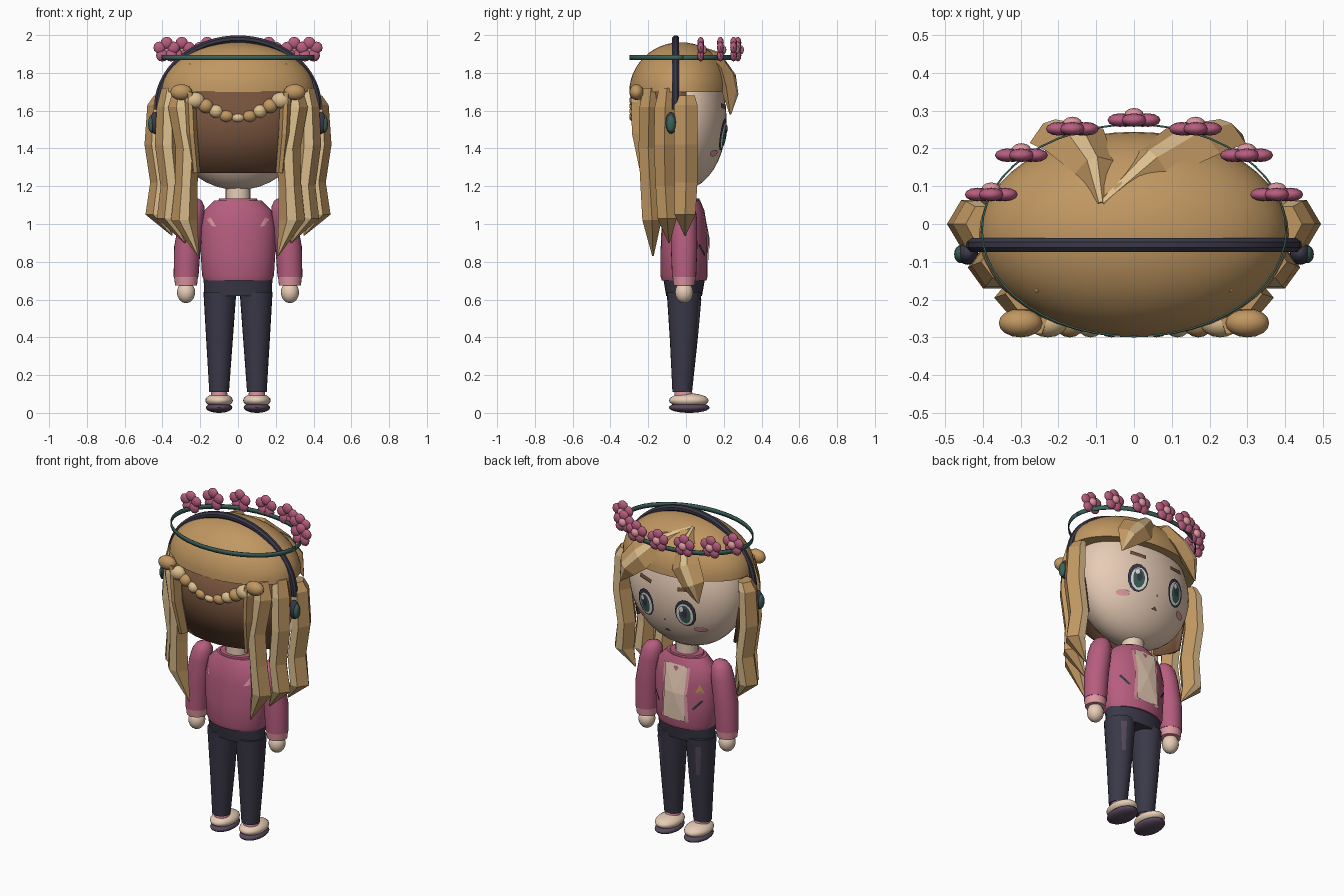
import bpy, bmesh, math
from mathutils import Vector

cube = bpy.data.objects.get("Cube")
if cube:
    bpy.data.objects.remove(cube, do_unlink=True)


def material(name, r, g, b):
    m = bpy.data.materials.new(name)
    m.use_nodes = True
    m.diffuse_color = (r, g, b, 1)
    m.node_tree.nodes["Principled BSDF"].inputs["Base Color"].default_value = (r, g, b, 1)
    return m


HAIR = material("tan_hair", 0.53, 0.31, 0.12)
BLOND = material("light_blond", 0.72, 0.52, 0.27)
BROWN = material("dark_brown", 0.18, 0.085, 0.045)
PINK = material("rose_pink", 0.47, 0.11, 0.21)
PALE = material("pale_pink", 0.74, 0.31, 0.36)
NAVY = material("dark_navy", 0.042, 0.04, 0.065)
SKIN = material("skin", 0.82, 0.62, 0.48)
GREEN = material("dark_teal", 0.045, 0.12, 0.10)
WHITE = material("off_white", 0.82, 0.78, 0.74)
PLUM = material("dusky_plum", 0.10, 0.065, 0.105)


def finish(name, bm, mats, smooth=None):
    me = bpy.data.meshes.new(name)
    bm.to_mesh(me)
    bm.free()
    ob = bpy.data.objects.new(name, me)
    bpy.context.collection.objects.link(ob)
    for m in mats:
        me.materials.append(m)
    if smooth:
        bpy.ops.object.select_all(action='DESELECT')
        ob.select_set(True)
        bpy.context.view_layer.objects.active = ob
        bpy.ops.object.shade_smooth_by_angle(angle=math.radians(smooth))
    return ob


def ellipsoid(name, c, r, mat, seg=24, cut=None):
    bm = bmesh.new()
    bmesh.ops.create_uvsphere(bm, u_segments=seg, v_segments=seg // 2, radius=1)
    for v in bm.verts:
        v.co = Vector(c) + Vector(v.co[i] * r[i] for i in range(3))
    if cut is not None:
        geom = bm.verts[:] + bm.edges[:] + bm.faces[:]
        res = bmesh.ops.bisect_plane(bm, geom=geom, plane_co=(0, 0, cut), plane_no=(0, 0, 1), clear_inner=True)
        bmesh.ops.edgeloop_fill(bm, edges=[e for e in res['geom_cut'] if isinstance(e, bmesh.types.BMEdge)])
    return finish(name, bm, [mat], 50)


def loft(name, rings, mats, angles=None, light=(), smooth=None, closed=True):
    """Skin rings of (centre, u axis, v axis); faces listed in light take the second material."""
    angles = angles or [i * 15 for i in range(24)]
    bm = bmesh.new()
    rows = [[bm.verts.new(Vector(c) + Vector(u) * math.cos(math.radians(a)) + Vector(w) * math.sin(math.radians(a)))
             for a in angles] for c, u, w in rings]
    n = len(angles)
    for lo, hi in zip(rows, rows[1:]):
        for i in range(n if closed else n - 1):
            j = (i + 1) % n
            f = bm.faces.new((lo[i], lo[j], hi[j], hi[i]))
            f.material_index = 1 if i in light else 0
    if closed:
        bm.faces.new(rows[0])
        bm.faces.new(rows[-1])
    bmesh.ops.recalc_face_normals(bm, faces=bm.faces)
    return finish(name, bm, mats, smooth)


def upright(rows):
    """Rings for a vertical part, from rows of x, y, z, x radius, y radius."""
    return [((x, y, z), (rx, 0, 0), (0, ry, 0)) for x, y, z, rx, ry in rows]


def decal(name, pts, mat, surf, off, side=1):
    """Thin patch of (x, z) points laid on a surface y = surf(x, z)."""
    bm = bmesh.new()
    n = len(pts)
    allp = pts + [(sum(p[0] for p in pts) / n, sum(p[1] for p in pts) / n)]
    vs = [bm.verts.new((x, surf(x, z) + side * off, z)) for x, z in allp]
    for i in range(n):
        f = bm.faces.new((vs[i], vs[(i + 1) % n], vs[n]))
        f.normal_update()
        if f.normal.y * side < 0:
            f.normal_flip()
    return finish(name, bm, [mat])


def oval(cx, cz, rx, rz, n=14):
    return [(cx + rx * math.cos(2 * math.pi * i / n), cz + rz * math.sin(2 * math.pi * i / n)) for i in range(n)]


# Head and neck
HC, HR = (0, -0.02, 1.55), (0.37, 0.235, 0.37)


def head_y(x, z):
    k = 1 - (x / HR[0]) ** 2 - ((z - HC[2]) / HR[2]) ** 2
    return HC[1] + HR[1] * math.sqrt(max(k, 0))


ellipsoid("head", HC, HR, SKIN, 40)
loft("neck", upright([(0, -0.01, 1.06, .065, .06), (0, -0.01, 1.24, .065, .06)]), [SKIN], smooth=40)

# Face
for s, side in ((1, "left"), (-1, "right")):
    x, z = s * 0.135, 1.475
    decal(side + "_eye_outline", oval(x, z, .062, .085), NAVY, head_y, .008)
    decal(side + "_eye_white", oval(x - s * .003, z - .007, .049, .068), WHITE, head_y, .011)
    decal(side + "_iris", oval(x, z - .006, .035, .058), GREEN, head_y, .014)
    decal(side + "_pupil", oval(x, z + .006, .018, .032), NAVY, head_y, .017)
    decal(side + "_eye_glint", oval(x + .016, z + .03, .014, .018, 8), WHITE, head_y, .020)
    decal(side + "_eyebrow", [(s * .09, 1.605), (s * .185, 1.615), (s * .18, 1.64), (s * .09, 1.628)], BROWN, head_y, .008)
    decal(side + "_blush", oval(s * .205, 1.375, .036, .018), PALE, head_y, .008)
decal("nose", [(-.008, 1.40), (.008, 1.40), (0, 1.415)], PALE, head_y, .008)
decal("mouth", [(-.022, 1.325), (.022, 1.325), (0, 1.343)], BROWN, head_y, .008)

# Hair cap and back hair
ellipsoid("hair_cap", (0, -.028, 1.70), (.41, .272, .262), HAIR, 48, cut=1.70)
back = loft("back_hair", upright([(0, -.02, 1.27, .34, .22), (0, -.02, 1.48, .375, .255), (0, -.02, 1.705, .385, .275)]),
            [BROWN], angles=[175 + i * 10 for i in range(20)], smooth=40, closed=False)
mod = back.modifiers.new("thickness", 'SOLIDIFY')
mod.thickness = 0.015

# Hanging locks: six-sided with narrow light strips on the front and back ridges
SIX = [0, 68, 112, 180, 248, 292]
LOCKS = {
    "rear": [(.29, -.185, 1.72, .05, .045), (.30, -.195, 1.62, .07, .055), (.265, -.20, 1.40, .065, .055),
             (.275, -.19, 1.20, .06, .055), (.285, -.18, 1.02, .07, .055), (.21, -.175, .83, .004, .004)],
    "middle": [(.355, -.10, 1.72, .05, .045), (.37, -.11, 1.62, .06, .06), (.375, -.115, 1.42, .065, .06),
               (.35, -.11, 1.20, .06, .055), (.365, -.10, 1.03, .065, .055), (.28, -.09, .90, .004, .004)],
    "outer": [(.405, 0, 1.68, .04, .05), (.425, 0, 1.63, .055, .065), (.435, 0, 1.42, .06, .068),
              (.405, 0, 1.22, .06, .065), (.425, -.005, 1.05, .065, .06), (.35, -.005, .94, .004, .004)],
    "short_back": [(.255, -.24, 1.70, .03, .055), (.245, -.24, 1.48, .03, .05), (.225, -.205, 1.27, .025, .04)],
}
for s, side in ((1, "left"), (-1, "right")):
    for kind, rows in LOCKS.items():
        loft(f"{side}_{kind}_lock", upright([(s * r[0],) + r[1:] for r in rows]), [HAIR, BLOND], SIX,
             light=() if kind == "short_back" else (1, 4))
    ellipsoid(side + "_hair_pin", (s * .255, -.172, 1.825), (.012, .014, .024), HAIR, 12)

# Swept fringe from an off-centre parting
FRINGE = {
    "left": [((-.085, .05, 1.93), .02), ((.05, .16, 1.865), .065), ((.16, .222, 1.77), .095),
             ((.235, .235, 1.69), .075), ((.285, .235, 1.58), .004)],
    "right": [((-.085, .05, 1.93), .02), ((-.105, .15, 1.88), .055), ((-.155, .222, 1.78), .085),
              ((-.215, .235, 1.69), .07), ((-.25, .235, 1.58), .004)],
}
for side, path in FRINGE.items():
    rings = []
    for i, (c, w) in enumerate(path):
        a, b = path[max(i - 1, 0)][0], path[min(i + 1, len(path) - 1)][0]
        t = (Vector(b) - Vector(a)).normalized()
        out = Vector((c[0] / .17, (c[1] + .03) / .074, (c[2] - 1.70) / .068)).normalized()
        u = t.cross(out).normalized()
        rings.append((c, u * w, u.cross(t).normalized() * min(w, .04)))
    loft(side + "_fringe", rings, [HAIR, BLOND], [0, 75, 105, 180, 255, 285], light=(1, 4))

# Braid across the back
BRAID = [(0, 1.562, .038, .026), (.06, 1.572, .04, .034), (.115, 1.597, .038, .036),
         (.17, 1.625, .04, .038), (.228, 1.655, .052, .043), (.30, 1.698, .058, .042)]
for i, (x, z, rx, rz) in enumerate(BRAID):
    for s in ((1, -1) if x else (1,)):
        ellipsoid(f"braid_bead_{i}", (s * x, -.262, z), (rx, .038, rz), BLOND if i in (0, 2, 4) else HAIR, 16)

# Headphones
arch = [math.radians(-2 + 184 * i / 36) for i in range(37)]
loft("headphone_band", [((.425 * math.cos(a), -.055, 1.62 + .36 * math.sin(a)),
                         (.02 * math.cos(a), 0, .02 * math.sin(a)), (0, .02, 0)) for a in arch],
     [NAVY], [i * 45 + 22.5 for i in range(8)], smooth=30)
for s, side in ((1, "left"), (-1, "right")):
    ellipsoid(side + "_earpiece", (s * .44, -.078, 1.535), (.028, .03, .058), NAVY, 16)
    ellipsoid(side + "_earpiece_cover", (s * .458, -.08, 1.53), (.018, .024, .046), GREEN, 16)

# Flower crown
band = loft("crown_band", upright([(0, -.017, 1.868, .405, .283), (0, -.017, 1.895, .405, .283)]), [GREEN],
            [i * 7.5 for i in range(49)], smooth=40, closed=False)
mod = band.modifiers.new("thickness", 'SOLIDIFY')
mod.thickness = 0.005
for i, (x, y) in enumerate([(0, .275), (.163, .252), (.298, .182), (.378, .078)]):
    for s in ((1, -1) if x else (1,)):
        for k in range(5):
            a = math.radians(90 + 72 * k)
            ellipsoid(f"flower_{i}_petal", (s * x + .039 * math.cos(a), y, 1.922 + .037 * math.sin(a)),
                      (.033, .018, .032), PINK, 12)
        ellipsoid(f"flower_{i}_centre", (s * x, y + .014, 1.922), (.026, .018, .025), PALE, 12)

# Jacket
TORSO = [(.70, .178, .118), (.725, .19, .125), (.85, .198, .125), (.98, .20, .12), (1.07, .18, .108), (1.125, .125, .085)]


def torso_r(z):
    for (z0, a0, b0), (z1, a1, b1) in zip(TORSO, TORSO[1:]):
        if z <= z1:
            t = max(0, (z - z0) / (z1 - z0))
            return a0 + (a1 - a0) * t, b0 + (b1 - b0) * t
    return TORSO[-1][1:]


def chest_y(x, z, side=1):
    rx, ry = torso_r(z)
    return -.01 + side * ry * math.sqrt(max(0, 1 - (x / rx) ** 2))


loft("jacket", upright([(0, -.01, z, a, b) for z, a, b in TORSO]), [PINK], smooth=40)
loft("collar", upright([(0, -.01, 1.10, .115, .085), (0, -.01, 1.135, .10, .08)]), [PINK], smooth=40)
decal("jacket_trim", [(-.092, .75), (.092, .75), (.082, .92), (.09, 1.08), (-.09, 1.08), (-.082, .92)], PALE, chest_y, .008)
decal("shirt_panel", [(-.075, .755), (.075, .755), (.068, .92), (.075, 1.085), (-.075, 1.085), (-.068, .92)], SKIN, chest_y, .013)
decal("chest_triangle", [(-.17, .935), (-.125, .935), (-.148, .99)], HAIR, chest_y, .007)
for s, side in ((1, "left"), (-1, "right")):
    decal(side + "_pocket_slit", [(s * .11, .84), (s * .118, .83), (s * .165, .885), (s * .157, .895)], NAVY, chest_y, .007)
    decal(side + "_back_patch", [(s * .165, 1.025), (s * .145, 1.035), (s * .115, .985), (s * .14, .99)], PALE,
          lambda x, z: chest_y(x, z, -1), .006, side=-1)

# Arms, trousers and shoes
for s, side in ((1, "left"), (-1, "right")):
    loft(side + "_sleeve", upright([(s * .225, -.01, 1.135, .015, .015), (s * .23, -.01, 1.122, .04, .04),
                                    (s * .235, -.01, 1.09, .058, .06), (s * .245, -.01, 1.03, .066, .068),
                                    (s * .268, -.01, .88, .07, .07), (s * .275, -.01, .72, .066, .064)]), [PINK], smooth=45)
    loft(side + "_cuff", upright([(s * .275, -.01, .725, .064, .062), (s * .275, -.01, .675, .058, .056)]), [PALE], smooth=40)
    ellipsoid(side + "_hand", (s * .275, -.01, .638), (.048, .048, .057), SKIN, 20)
    loft(side + "_trouser_leg", upright([(s * .1, -.02, .11, .052, .052), (s * .098, -.012, .38, .07, .073),
                                         (s * .096, -.01, .64, .087, .092)]), [NAVY], smooth=40)

    def thigh_y(x, z, s=s):
        t = (z - .11) / .53
        k = (x - s * .098) / (.052 + .035 * t)
        return -.02 + .01 * t + (.052 + .04 * t) * math.sqrt(max(0, 1 - k * k))

    decal(side + "_trouser_stripe", [(s * .115, .42), (s * .135, .42), (s * .15, .60), (s * .12, .60)], PLUM, thigh_y, .006)
    loft(side + "_sock", upright([(s * .1, -.01, .07, .045, .05), (s * .1, -.015, .125, .042, .045)]), [PALE], smooth=40)
    ellipsoid(side + "_shoe", (s * .1, .015, .066), (.073, .105, .038), SKIN, 24)
    ellipsoid(side + "_sole", (s * .1, .017, .028), (.07, .108, .028), PLUM, 24)
loft("trouser_hips", upright([(0, -.01, .62, .178, .095), (0, -.01, .72, .183, .112)]), [NAVY], smooth=40)
